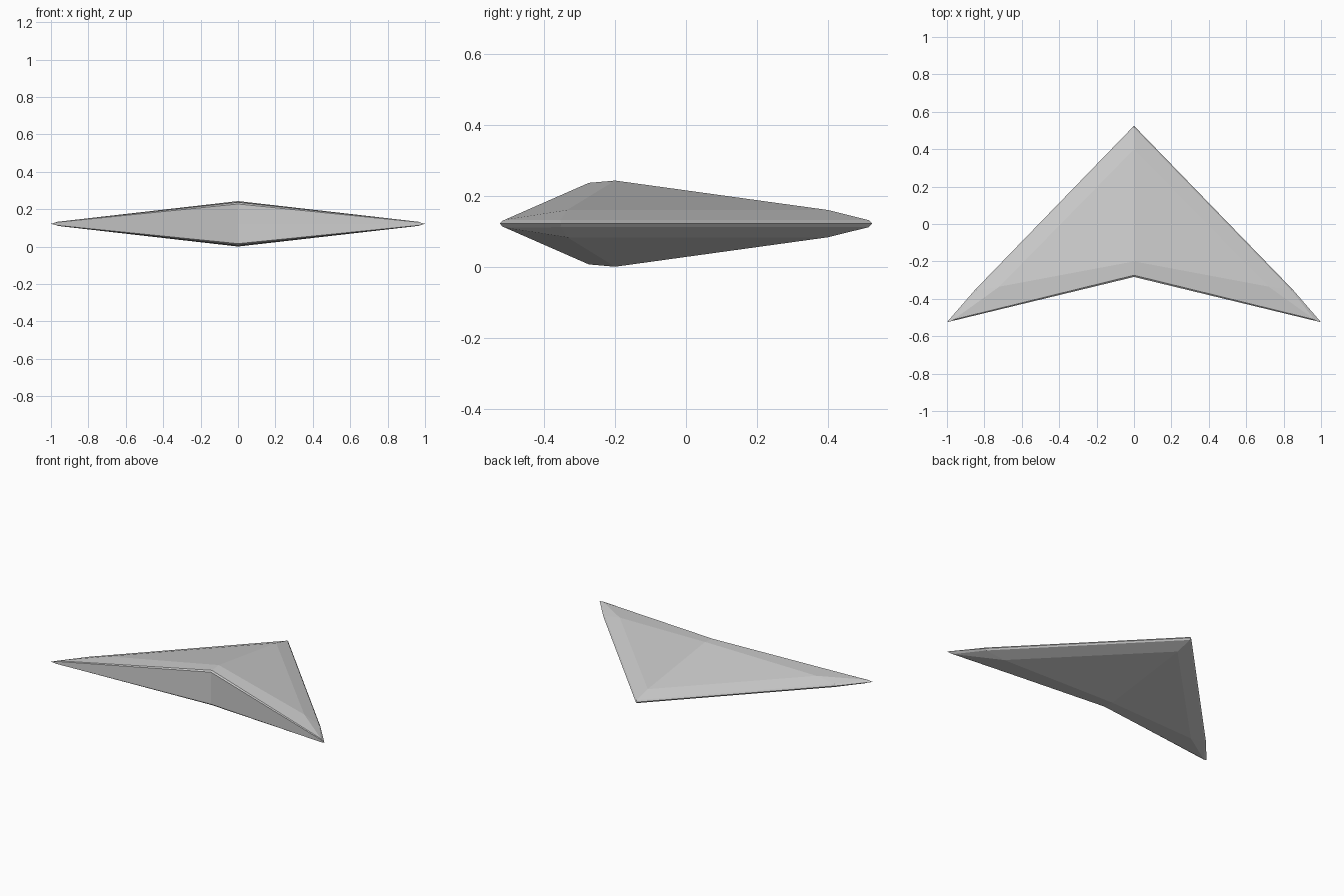
import bpy, bmesh

if "Cube" in bpy.data.objects:
    bpy.data.objects.remove(bpy.data.objects["Cube"])

MID, HALF = 0.1215, 0.1215   # height of the symmetry plane, half thickness

# One quarter of the wing (x >= 0, z above the symmetry plane)
P = dict(
    nose=(0, .525, 0), bend=(.85, -.352, 0), tip=(1, -.525, 0), notch=(0, -.283, 0),
    nose_rim=(0, .515, .010), bend_rim=(.842, -.354, .010), tip_rim=(.965, -.511, .011),
    tip_wall=(.970, -.518, .008), notch_wall=(0, -.283, .106), notch_rim=(0, -.274, .115),
    nose_in=(0, .40, .0385), wing_in=(.72, -.335, .0385), peak=(0, -.20, HALF),
)
FACES = [
    "nose bend bend_rim nose_rim",            # leading edge bevel
    "bend tip tip_wall tip_rim bend_rim",
    "nose_rim bend_rim wing_in nose_in",      # outer slope
    "bend_rim tip_rim wing_in",
    "nose_in wing_in peak",                   # main plane
    "peak wing_in tip_rim notch_rim",         # strip behind the notch
    "notch_wall tip_wall tip_rim notch_rim",  # notch bevel
    "notch tip tip_wall notch_wall",          # notch wall
]

# Mirror the quarter left/right and top/bottom, then weld it
bm = bmesh.new()
for sx in (1, -1):
    for sz in (1, -1):
        v = {k: bm.verts.new((x * sx, y, MID + z * sz)) for k, (x, y, z) in P.items()}
        for f in FACES:
            bm.faces.new([v[n] for n in f.split()])
bmesh.ops.remove_doubles(bm, verts=bm.verts, dist=0.0005)
bmesh.ops.recalc_face_normals(bm, faces=bm.faces)

mesh = bpy.data.meshes.new("arrow_wing")
bm.to_mesh(mesh)
bm.free()
wing = bpy.data.objects.new("arrow_wing", mesh)
bpy.context.collection.objects.link(wing)
